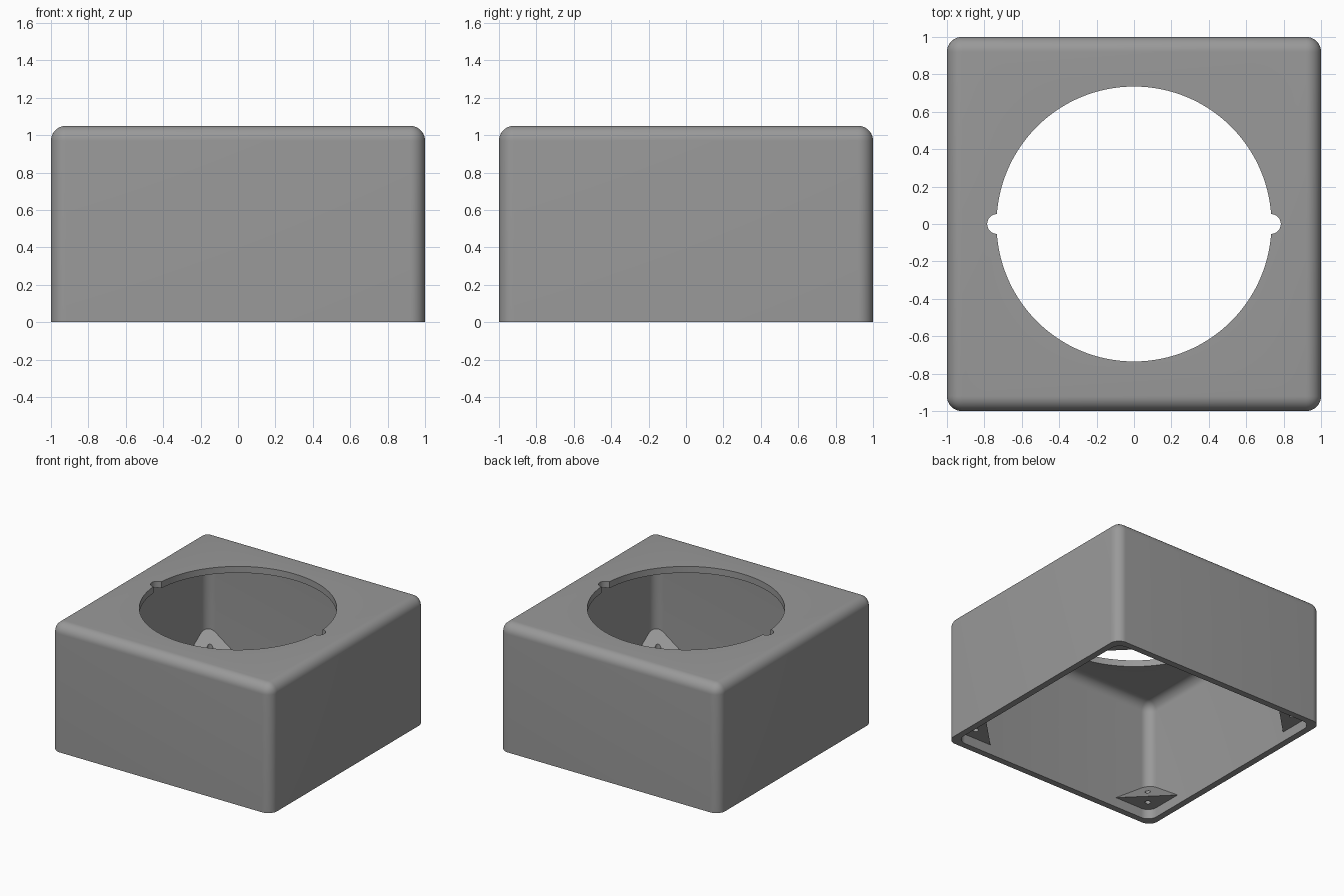
import bpy, bmesh, math

if "Cube" in bpy.data.objects:
    bpy.data.objects.remove(bpy.data.objects["Cube"])

HALF, HEIGHT, WALL, RADIUS = 1.0, 1.05, 0.053, 0.08
INNER = HALF - WALL

grey = bpy.data.materials.new("grey")
grey.diffuse_color = (0.32, 0.32, 0.32, 1)
grey.use_nodes = True
grey.node_tree.nodes["Principled BSDF"].inputs["Base Color"].default_value = grey.diffuse_color


def make_object(name, bm):
    bmesh.ops.recalc_face_normals(bm, faces=bm.faces)
    mesh = bpy.data.meshes.new(name)
    bm.to_mesh(mesh)
    bm.free()
    mesh.materials.append(grey)
    obj = bpy.data.objects.new(name, mesh)
    bpy.context.collection.objects.link(obj)
    return obj


def rounded_box(name, half, bottom, top):
    """Box with rounded upright and top edges and a flat bottom."""
    bm = bmesh.new()
    bmesh.ops.create_cube(bm, size=2)
    for v in bm.verts:
        v.co = (v.co.x * half, v.co.y * half, top if v.co.z > 0 else bottom)
    edges = [e for e in bm.edges if max(v.co.z for v in e.verts) == max(w.co.z for w in bm.verts)]
    bmesh.ops.bevel(bm, geom=edges, offset=RADIUS, offset_type='OFFSET',
                    segments=10, profile=0.5, affect='EDGES')
    return make_object(name, bm)


def cylinder(name, x, y, radius, z0, z1, sides):
    bm = bmesh.new()
    bmesh.ops.create_cone(bm, cap_ends=True, segments=sides, radius1=radius,
                          radius2=radius, depth=z1 - z0)
    bmesh.ops.translate(bm, vec=(x, y, (z0 + z1) / 2), verts=bm.verts)
    return make_object(name, bm)


def cut(target, cutter):
    """Subtract the cutter, then remove it."""
    mod = target.modifiers.new("cut", 'BOOLEAN')
    mod.operation = 'DIFFERENCE'
    mod.solver = 'EXACT'
    mod.object = cutter
    bpy.context.view_layer.objects.active = target
    bpy.ops.object.modifier_apply(modifier=mod.name)
    bpy.data.objects.remove(cutter)


def smooth(obj):
    bpy.ops.object.select_all(action='DESELECT')
    obj.select_set(True)
    bpy.context.view_layer.objects.active = obj
    bpy.ops.object.shade_smooth_by_angle(angle=math.radians(30))


# Hollow housing, open underneath
housing = rounded_box("housing", HALF, 0, HEIGHT)
cut(housing, rounded_box("cavity_cutter", INNER, -0.2, HEIGHT - WALL))

# Round opening in the top with a notch on each side
cut(housing, cylinder("opening_cutter", 0, 0, 0.735, 0.9, 1.2, 128))
for side in (-1, 1):
    cut(housing, cylinder("notch_cutter", side * 0.732, 0, 0.053, 0.9, 1.2, 32))
smooth(housing)

# Sloped screw tabs in the four lower corners, each with an upright hole
LEG, TAB_Z, SINK = 0.33, 0.08, 0.02
for sx in (-1, 1):
    for sy in (-1, 1):
        def corner(a, b, z):
            return (sx * (INNER - a), sy * (INNER - b), z)
        peak = TAB_Z + (LEG + 2 * SINK) / math.sqrt(2)
        bm = bmesh.new()
        for p in (corner(-SINK, -SINK, TAB_Z), corner(LEG + SINK, -SINK, TAB_Z),
                  corner(-SINK, LEG + SINK, TAB_Z), corner(-SINK, -SINK, peak)):
            bm.verts.new(p)
        bmesh.ops.convex_hull(bm, input=bm.verts)
        tab = make_object("corner_tab", bm)
        hx, hy, _ = corner(0.1, 0.1, 0)
        cut(tab, cylinder("screw_cutter", hx, hy, 0.022, 0, 0.5, 24))
        smooth(tab)
